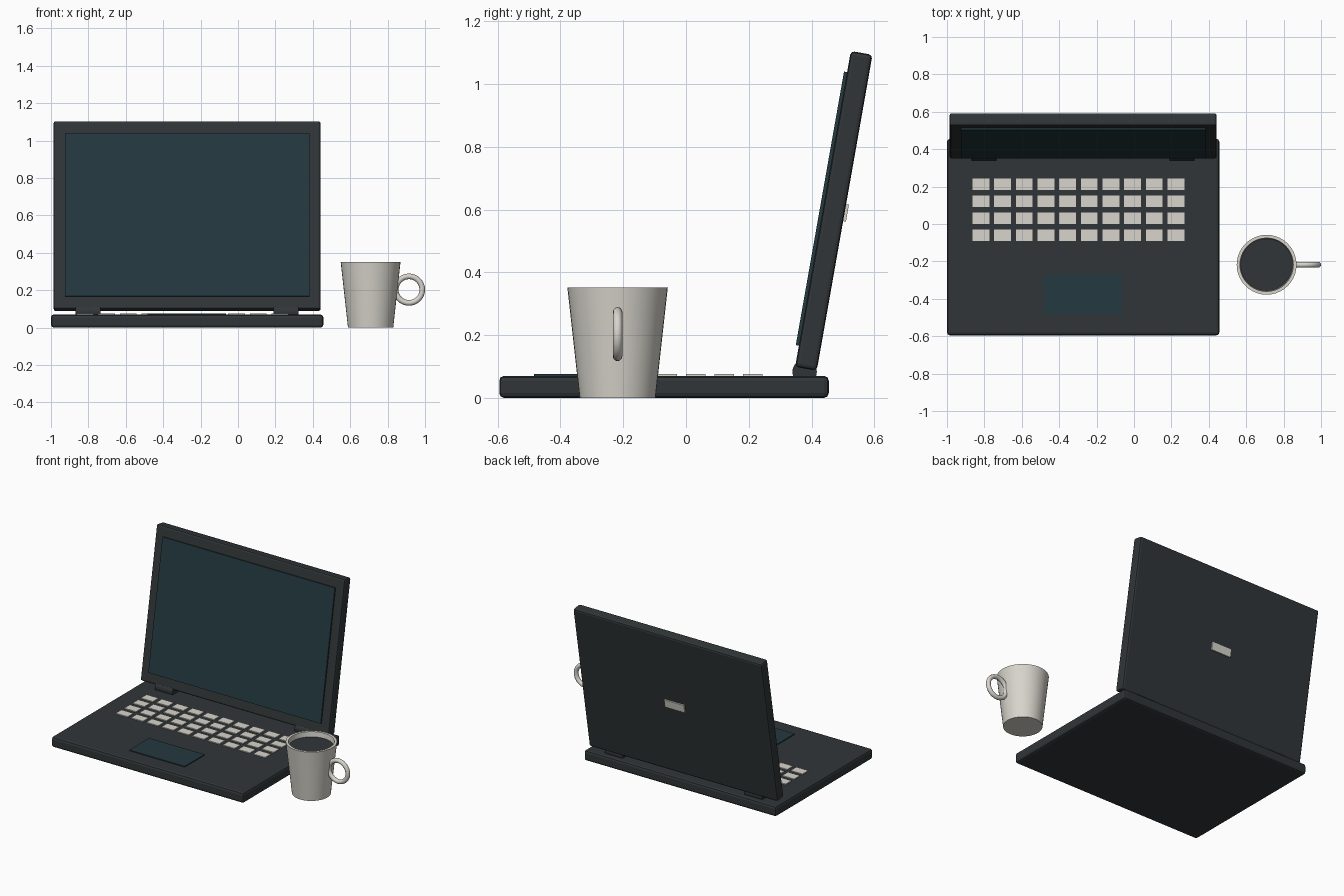
import bpy, bmesh
from math import radians, pi, cos, sin
from mathutils import Matrix, Vector

if "Cube" in bpy.data.objects:
    bpy.data.objects.remove(bpy.data.objects["Cube"])


def material(name, rgb):
    m = bpy.data.materials.new(name)
    m.diffuse_color = (*rgb, 1)
    m.use_nodes = True
    m.node_tree.nodes["Principled BSDF"].inputs["Base Color"].default_value = m.diffuse_color
    return m


DARK = material("dark_shell", (0.03, 0.036, 0.039))
GLASS = material("screen_glass", (0.017, 0.04, 0.05))
LIGHT = material("pale_ceramic", (0.68, 0.66, 0.6))


def finish(bm, name, mat, smooth=True):
    bmesh.ops.recalc_face_normals(bm, faces=bm.faces)
    me = bpy.data.meshes.new(name)
    bm.to_mesh(me)
    bm.free()
    me.materials.append(mat)
    ob = bpy.data.objects.new(name, me)
    bpy.context.collection.objects.link(ob)
    if smooth:
        bpy.ops.object.select_all(action='DESELECT')
        ob.select_set(True)
        bpy.context.view_layer.objects.active = ob
        bpy.ops.object.shade_smooth_by_angle(angle=radians(35))
    return ob


def add_box(bm, centre, size):
    bmesh.ops.create_cube(bm, size=1, matrix=Matrix.Translation(centre) @ Matrix.Diagonal((*size, 1)))


def box(name, centre, size, mat, bevel=0.0, frame=Matrix()):
    bm = bmesh.new()
    add_box(bm, centre, size)
    if bevel:
        bmesh.ops.bevel(bm, geom=bm.edges[:], offset=bevel, segments=2, profile=0.5, affect='EDGES')
    bm.transform(frame)
    return finish(bm, name, mat, smooth=False)


MID = -0.272   # laptop centre in x

# Base and touchpad
box("base", (MID, -0.07, 0.035), (1.456, 1.05, 0.07), DARK, 0.015)
box("touchpad", (MID - 0.002, -0.378, 0.068), (0.42, 0.214, 0.016), GLASS)

# Keyboard: 4 rows of 10 keys
bm = bmesh.new()
for row in range(4):
    for col in range(10):
        add_box(bm, (-0.818 + col * 0.1158, 0.213 - row * 0.0908, 0.068), (0.09, 0.062, 0.016))
finish(bm, "keys", LIGHT, smooth=False)

# Lid, screen and rear plate share one tilted frame
tilt = Matrix.Translation((MID, 0.471, 0.596)) @ Matrix.Rotation(radians(-10), 4, 'X')
box("lid", (0, 0, 0), (1.428, 0.07, 1.022), DARK, 0.012, tilt)
box("screen", (0, -0.035, 0), (1.306, 0.02, 0.885), GLASS, 0, tilt)
box("rear_plate", (0, 0.035, 0), (0.15, 0.018, 0.055), LIGHT, 0, tilt)

# Hinge barrels
for side, tag in ((-1, "left"), (1, "right")):
    bm = bmesh.new()
    bmesh.ops.create_cone(bm, cap_ends=True, segments=24, radius1=0.039, radius2=0.039, depth=0.133,
                          matrix=Matrix.Translation((MID + side * 0.529, 0.378, 0.083))
                          @ Matrix.Rotation(pi / 2, 4, 'Y'))
    finish(bm, "hinge_" + tag, DARK)

MUG = Vector((0.709, -0.218, 0))


def lathe(name, pts, mat, centre, axis, steps, closed=False):
    bm = bmesh.new()
    vs = [bm.verts.new(p) for p in pts]
    es = [bm.edges.new(e) for e in zip(vs, vs[1:])]
    if closed:
        es.append(bm.edges.new((vs[-1], vs[0])))
    bmesh.ops.spin(bm, geom=vs + es, cent=(0, 0, 0), axis=axis, angle=2 * pi, steps=steps)
    bmesh.ops.remove_doubles(bm, verts=bm.verts, dist=1e-5)
    bm.transform(Matrix.Translation(centre))
    return finish(bm, name, mat)


# Tapered mug with open rim, drink surface and ring handle
lathe("mug", [(0, 0, 0), (0.121, 0, 0), (0.16, 0, 0.352), (0.143, 0, 0.352), (0.106, 0, 0.02), (0, 0, 0.02)],
      LIGHT, MUG, (0, 0, 1), 40)
bm = bmesh.new()
bmesh.ops.create_circle(bm, cap_ends=True, segments=40, radius=0.1395,
                        matrix=Matrix.Translation(MUG + Vector((0, 0, 0.318))))
drink = finish(bm, "drink_surface", DARK, smooth=False)
ring = [(0.071 + 0.015 * cos(a * pi / 6), 0.015 * sin(a * pi / 6), 0) for a in range(12)]
lathe("mug_handle", ring, LIGHT, (0.914, MUG.y, 0.203), (0, 1, 0), 36, closed=True)
